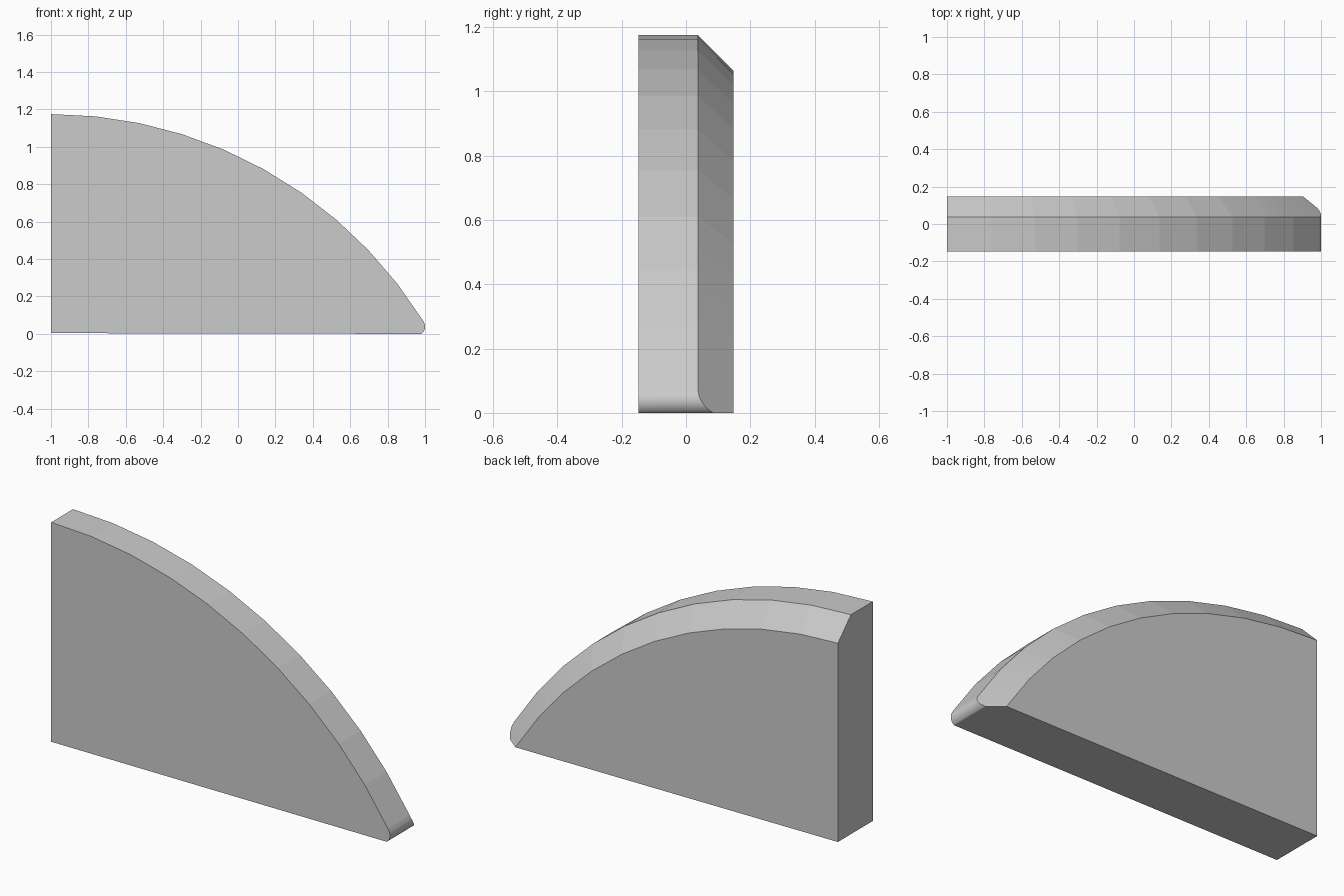
import bpy, bmesh, math
from mathutils import Vector

if "Cube" in bpy.data.objects:
    bpy.data.objects.remove(bpy.data.objects["Cube"])

R, CX, CZ = 2.344, -1.0, -1.169      # large rim arc
Y_FRONT, Y_CHAMFER, Y_BACK = -0.147, 0.037, 0.147
STEPS, SWEEP = 10, math.radians(58.0)

# Side outline: faceted rim, small rounded nose, nearly level base
rim = [(CX + R * math.sin(SWEEP * i / STEPS), CZ + R * math.cos(SWEEP * i / STEPS))
       for i in range(STEPS + 1)]
nose = []
for i in range(9):
    a = math.radians(28 - 80 * i / 8)
    nose.append((0.953 + 0.047 * math.cos(a), 0.038 + 0.047 * math.sin(a)))
outline = rim + nose + [(0.98, 0.0), (-1.0, 0.004)]

# Extrude the outline into a slab
bm = bmesh.new()
front = bm.faces.new([bm.verts.new((x, Y_FRONT, z)) for x, z in outline])
ext = bmesh.ops.extrude_face_region(bm, geom=[front], use_keep_orig=True)
bmesh.ops.translate(bm, vec=(0, Y_BACK - Y_FRONT, 0),
                    verts=[g for g in ext["geom"] if isinstance(g, bmesh.types.BMVert)])
bmesh.ops.recalc_face_normals(bm, faces=bm.faces[:])

# Only the rounded nose is smooth
for f in bm.faces:
    if f.calc_center_median().z < 0.07 and f.normal.x > 0.4:
        f.smooth = True

# Cut the 45 degree chamfer on the back edge, one plane per rim facet
for i in range(STEPS):
    a = SWEEP * (i + 0.5) / STEPS
    x, z = rim[i]
    cut = bmesh.ops.bisect_plane(
        bm, geom=bm.verts[:] + bm.edges[:] + bm.faces[:], dist=1e-6,
        plane_co=Vector((x, Y_CHAMFER, z)),
        plane_no=Vector((math.sin(a), 1, math.cos(a))).normalized(), clear_outer=True)
    edges = [e for e in cut["geom_cut"] if isinstance(e, bmesh.types.BMEdge) and e.is_boundary]
    bmesh.ops.holes_fill(bm, edges=edges, sides=0)
bmesh.ops.recalc_face_normals(bm, faces=bm.faces[:])

# Keep all creases crisp
for e in bm.edges:
    if len(e.link_faces) == 2 and e.calc_face_angle(0) > math.radians(25):
        e.smooth = False

mesh = bpy.data.meshes.new("curved_wedge_panel")
bm.to_mesh(mesh)
bm.free()
panel = bpy.data.objects.new("curved_wedge_panel", mesh)
bpy.context.collection.objects.link(panel)

grey = bpy.data.materials.new("light_grey")
grey.diffuse_color = (0.6, 0.6, 0.6, 1)
grey.use_nodes = True
grey.node_tree.nodes["Principled BSDF"].inputs["Base Color"].default_value = grey.diffuse_color
mesh.materials.append(grey)
